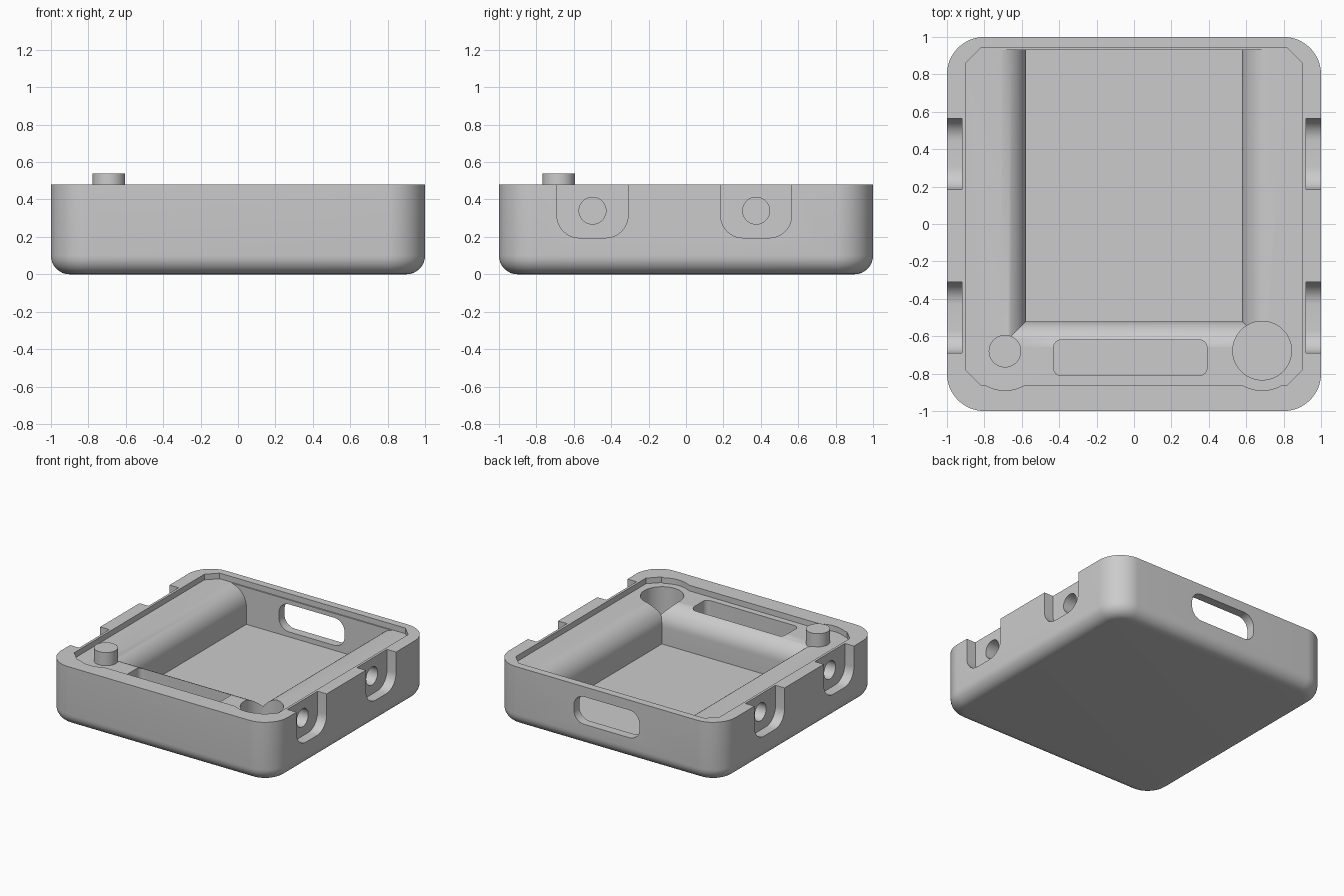
import bpy, bmesh
from math import cos, sin, pi, radians

if "Cube" in bpy.data.objects:
    bpy.data.objects.remove(bpy.data.objects["Cube"], do_unlink=True)

GREY = (0.6, 0.6, 0.6, 1)
grey = bpy.data.materials.new("plain grey")
grey.use_nodes = True
grey.diffuse_color = GREY
grey.node_tree.nodes["Principled BSDF"].inputs["Base Color"].default_value = GREY

HEIGHT = 0.48
LEDGE = 0.435
FLOOR = 0.14


def arc(cx, cy, r, start, end, n=10):
    angles = [radians(start + (end - start) * i / n) for i in range(n + 1)]
    return [(cx + r * cos(a), cy + r * sin(a)) for a in angles]


def rounded_rect(x0, x1, y0, y1, r, n=10):
    return (arc(x0 + r, y0 + r, r, 180, 270, n) + arc(x1 - r, y0 + r, r, 270, 360, n)
            + arc(x1 - r, y1 - r, r, 0, 90, n) + arc(x0 + r, y1 - r, r, 90, 180, n))


def loft(name, rings, axis="z"):
    """Skin a stack of (outline, distance) rings along an axis and cap the ends."""
    place = {"x": lambda u, v, w: (w, u, v),
             "y": lambda u, v, w: (u, w, v),
             "z": lambda u, v, w: (u, v, w)}[axis]
    bm = bmesh.new()
    loops = [[bm.verts.new(place(u, v, w)) for u, v in pts] for pts, w in rings]
    for a, b in zip(loops, loops[1:]):
        for i in range(len(a)):
            j = (i + 1) % len(a)
            bm.faces.new((a[i], a[j], b[j], b[i]))
    bm.faces.new(loops[0])
    bm.faces.new(loops[-1])
    bmesh.ops.recalc_face_normals(bm, faces=bm.faces)
    mesh = bpy.data.meshes.new(name)
    bm.to_mesh(mesh)
    bm.free()
    mesh.materials.append(grey)
    obj = bpy.data.objects.new(name, mesh)
    bpy.context.collection.objects.link(obj)
    return obj


def prism(name, outline, low, high, axis="z"):
    return loft(name, [(outline, low), (outline, high)], axis)


def select(obj):
    bpy.ops.object.select_all(action="DESELECT")
    obj.select_set(True)
    bpy.context.view_layer.objects.active = obj


def cut(target, cutter):
    mod = target.modifiers.new("cut", "BOOLEAN")
    mod.operation = "DIFFERENCE"
    mod.solver = "EXACT"
    mod.object = cutter
    select(target)
    bpy.ops.object.modifier_apply(modifier=mod.name)
    bpy.data.objects.remove(cutter, do_unlink=True)


# Outer shell with round corners and a filleted bottom edge
fillet = 0.1
rings = []
for i in range(9):
    a = i / 8 * pi / 2
    s = 1 - fillet * (1 - sin(a))
    rings.append((rounded_rect(-s, s, -s, s, s - 0.8, 16), fillet * (1 - cos(a))))
rings.append((rounded_rect(-1, 1, -1, 1, 0.2, 16), HEIGHT))
case = loft("case_body", rings)

# Shallow lid recess with chamfered corners and bulges round the post and the well
recess = ([(-0.9, -0.78), (-0.82, -0.86)] + arc(-0.69, -0.68, 0.21, 239, 301)
          + arc(0.685, -0.68, 0.21, 239, 301)
          + [(0.82, -0.86), (0.9, -0.78), (0.9, 0.86), (0.82, 0.94), (-0.82, 0.94), (-0.9, 0.86)])
cut(case, prism("recess_cutter", recess, LEDGE, 0.7))

# Deep pocket whose side and front edges roll over into the ledge
roll = 0.16


def pocket_outline(o):
    x, y = 0.577 + o, -0.52 - o
    return [(-x, y), (x, y), (x, 0.93), (-x, 0.93)]


rings = [(pocket_outline(0), FLOOR)]
for i in range(13):
    a = i / 12 * pi / 2
    rings.append((pocket_outline(roll * (1 - cos(a))), LEDGE + 0.002 - roll * (1 - sin(a))))
rings.append((pocket_outline(roll), 0.7))
cut(case, loft("pocket_cutter", rings))

# Round well and long slot in the front ledge
cut(case, prism("well_cutter", arc(0.685, -0.677, 0.157, 0, 354, 59), FLOOR + 0.01, 0.7))
cut(case, prism("slot_cutter", rounded_rect(-0.43, 0.39, -0.81, -0.62, 0.04), 0.2, 0.7))

# Opening through the back wall
cut(case, prism("back_opening_cutter", rounded_rect(-0.29, 0.29, 0.18, 0.4, 0.09), 0.85, 1.1, "y"))

# Side notches open at the top, each with a round screw hole
for side in (-1, 1):
    for y in (-0.5, 0.375):
        notch = rounded_rect(y - 0.19, y + 0.19, 0.195, 0.8, 0.12)
        cut(case, prism("notch_cutter", notch, side * 0.92, side * 1.1, "x"))
        hole = arc(y, 0.34, 0.072, 0, 350, 35)
        cut(case, prism("hole_cutter", hole, side * 0.82, side * 1.05, "x"))

# Locating post
post = prism("locating_post", arc(-0.69, -0.68, 0.087, 0, 350, 35), 0.35, 0.54)

for obj in (case, post):
    select(obj)
    bpy.ops.object.shade_smooth_by_angle(angle=radians(30))
